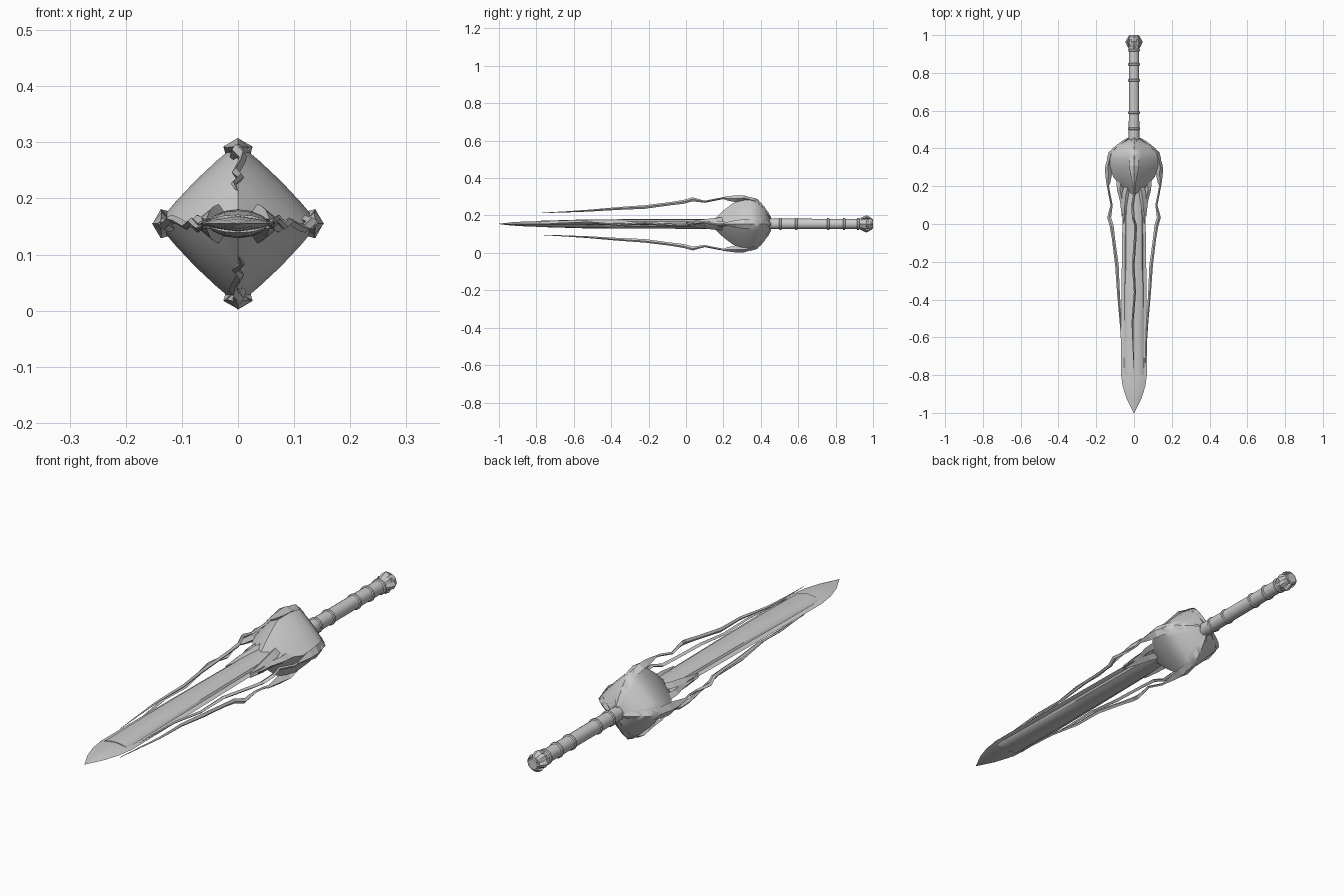
import bpy, bmesh, math
from mathutils import Matrix, Vector

if "Cube" in bpy.data.objects:
    bpy.data.objects.remove(bpy.data.objects["Cube"])

CZ = 0.155  # height of the sword's long axis
steel = bpy.data.materials.new("grey_steel")
steel.diffuse_color = (0.6, 0.6, 0.6, 1)
steel.use_nodes = True
steel.node_tree.nodes["Principled BSDF"].inputs["Base Color"].default_value = steel.diffuse_color


def loft(name, rings, turns=(0,), flip=(1, 1), smooth=None):
    """Skin closed rings of (x, y, z); repeat by quarter turns about the y axis."""
    bm = bmesh.new()
    for t in turns:
        m = Matrix.Translation((0, 0, CZ)) @ Matrix.Rotation(t * math.pi / 2, 4, 'Y')
        loops = [[bm.verts.new(m @ Vector((x * flip[0], y, z * flip[1]))) for x, y, z in r] for r in rings]
        n = len(loops[0])
        for a, b in zip(loops, loops[1:]):
            for i in range(n):
                j = (i + 1) % n
                bm.faces.new((a[i], a[j], b[j], b[i]))
        bm.faces.new(loops[0])
        bm.faces.new(loops[-1][::-1])
    bmesh.ops.remove_doubles(bm, verts=bm.verts, dist=1e-5)
    bmesh.ops.recalc_face_normals(bm, faces=bm.faces)
    me = bpy.data.meshes.new(name)
    bm.to_mesh(me)
    bm.free()
    me.materials.append(steel)
    ob = bpy.data.objects.new(name, me)
    bpy.context.collection.objects.link(ob)
    if smooth:
        bpy.ops.object.select_all(action='DESELECT')
        ob.select_set(True)
        bpy.context.view_layer.objects.active = ob
        bpy.ops.object.shade_smooth_by_angle(angle=math.radians(smooth))
    return ob


def circle(y, r, n=16):
    return [(r * math.cos(2 * math.pi * i / n), y, r * math.sin(2 * math.pi * i / n)) for i in range(n)]


def mirrored(half, y, sx, sz):
    """Section from a quarter outline running from the edge to the centre ridge."""
    q = [(x * sx, z * sz) for x, z in half]
    top = q + [(-x, z) for x, z in q[-2::-1]]
    return [(x, y, z) for x, z in top + [(x, -z) for x, z in top[-2:0:-1]]]


# Blade body: raised lens centre with thin cutting edges
body = [(0.07, 0), (0.052, 0.006), (0.047, 0.014), (0.025, 0.023), (0, 0.026)]
loft("blade", [mirrored(body, y, sx, sz) for y, sx, sz in
               [(0.2, 0.85, 1.0), (0.0, 0.88, 1.0), (-0.3, 0.94, 0.98),
                (-0.55, 0.98, 0.9), (-0.8, 1.0, 0.62)]], smooth=35)

# Pointed blade tip
tip = [(1, 0), (0.6, 0.6), (0, 1)]
loft("blade_tip", [mirrored(tip, y, w, h) for y, w, h in
                   [(-0.76, 0.065, 0.014), (-0.8, 0.068, 0.014), (-0.86, 0.06, 0.013),
                    (-0.93, 0.037, 0.009), (-1.0, 0.001, 0.001)]], smooth=35)

# Guard bulb: rounded square profile with its corners on the axes
bulb = [(0.13, 0.012), (0.16, 0.034), (0.2, 0.072), (0.25, 0.11), (0.3, 0.132),
        (0.345, 0.144), (0.38, 0.134), (0.42, 0.09), (0.45, 0.03)]


def square(y, r):
    out = []
    for k in range(4):
        a = Vector((math.cos(k * math.pi / 2), math.sin(k * math.pi / 2)))
        b = Vector((-a.y, a.x))
        for i in range(4):
            p = a.lerp(b, i / 4) * r
            p *= 1 + 0.06 * math.sin(math.pi * i / 4)
            out.append((p.x, y, p.y))
    return out


loft("guard_bulb", [square(y, r) for y, r in bulb], smooth=60)


# Claws hugging the bulb's corners: y, inner radius, outer radius, half width
def blade_strip(y, r0, r1, w, x=0.0):
    mid = r0 * 0.45 + r1 * 0.55
    return [(x, y, r1), (x + w, y, mid), (x, y, r0), (x - w, y, mid)]


claw = [(0.455, 0.02, 0.035, 0.008), (0.44, 0.03, 0.063, 0.014), (0.4, 0.08, 0.115, 0.02),
        (0.37, 0.11, 0.133, 0.022), (0.31, 0.12, 0.152, 0.026), (0.27, 0.115, 0.153, 0.02),
        (0.22, 0.125, 0.147, 0.01), (0.19, 0.138, 0.142, 0.002)]
loft("guard_claws", [blade_strip(*c) for c in claw], turns=range(4))

# Wavy streamers trailing from the claws along the blade
streamer = [(0.23, 0.138, 0.146, 0.005, 0.0), (0.17, 0.127, 0.138, 0.006, 0.004),
            (0.1, 0.113, 0.124, 0.007, -0.008), (0.035, 0.121, 0.142, 0.007, -0.004),
            (-0.01, 0.108, 0.129, 0.007, 0.009), (-0.08, 0.1, 0.117, 0.007, 0.006),
            (-0.22, 0.081, 0.1, 0.007, -0.004), (-0.36, 0.075, 0.09, 0.006, 0.005),
            (-0.52, 0.066, 0.076, 0.005, -0.008), (-0.65, 0.061, 0.067, 0.003, -0.005),
            (-0.77, 0.058, 0.06, 0.001, 0.0)]
loft("streamers", [blade_strip(*s) for s in streamer], turns=range(4))


# Thorns at the blade root: y, x centre, half width, z base, z ridge
def thorn_ring(y, x, w, z0, z1):
    return [(x - w, y, z0), (x, y, z1), (x + w, y, z0), (x, y, z0 - 0.006)]


long_thorn = [(0.21, 0.03, 0.022, 0.018, 0.036), (0.16, 0.042, 0.022, 0.014, 0.032),
              (0.09, 0.05, 0.016, 0.01, 0.024), (0.0, 0.056, 0.001, 0.008, 0.01)]
side_thorn = [(0.24, 0.07, 0.025, 0.0, 0.016), (0.18, 0.074, 0.016, 0.0, 0.015),
              (0.12, 0.062, 0.012, 0.0, 0.012), (0.04, 0.064, 0.001, 0.0, 0.001)]
for sx, side in ((1, "right"), (-1, "left")):
    for sz, level in ((1, "upper"), (-1, "lower")):
        loft(f"root_thorn_{level}_{side}", [thorn_ring(*p) for p in long_thorn], flip=(sx, sz))
        loft(f"edge_thorn_{level}_{side}", [thorn_ring(*p) for p in side_thorn], flip=(sx, sz))

# Grip with raised rings
loft("grip", [circle(0.43, 0.028), circle(0.995, 0.027)], smooth=35)
for i, y in enumerate((0.505, 0.59, 0.76, 0.845, 0.92)):
    loft(f"grip_ring_{i + 1}", [circle(y - 0.007, 0.027), circle(y - 0.004, 0.032),
                                circle(y + 0.004, 0.032), circle(y + 0.007, 0.027)])

# Pommel with four small pointed claws
loft("pommel", [circle(0.925, 0.024, 8), circle(0.955, 0.034, 8), circle(1.0, 0.022, 8)])
pommel_claw = [(0.925, 0.015, 0.027, 0.006), (0.945, 0.02, 0.038, 0.015),
               (0.965, 0.022, 0.046, 0.017), (0.985, 0.02, 0.036, 0.012), (1.0, 0.012, 0.024, 0.004)]
loft("pommel_claws", [blade_strip(*c) for c in pommel_claw], turns=range(4))
